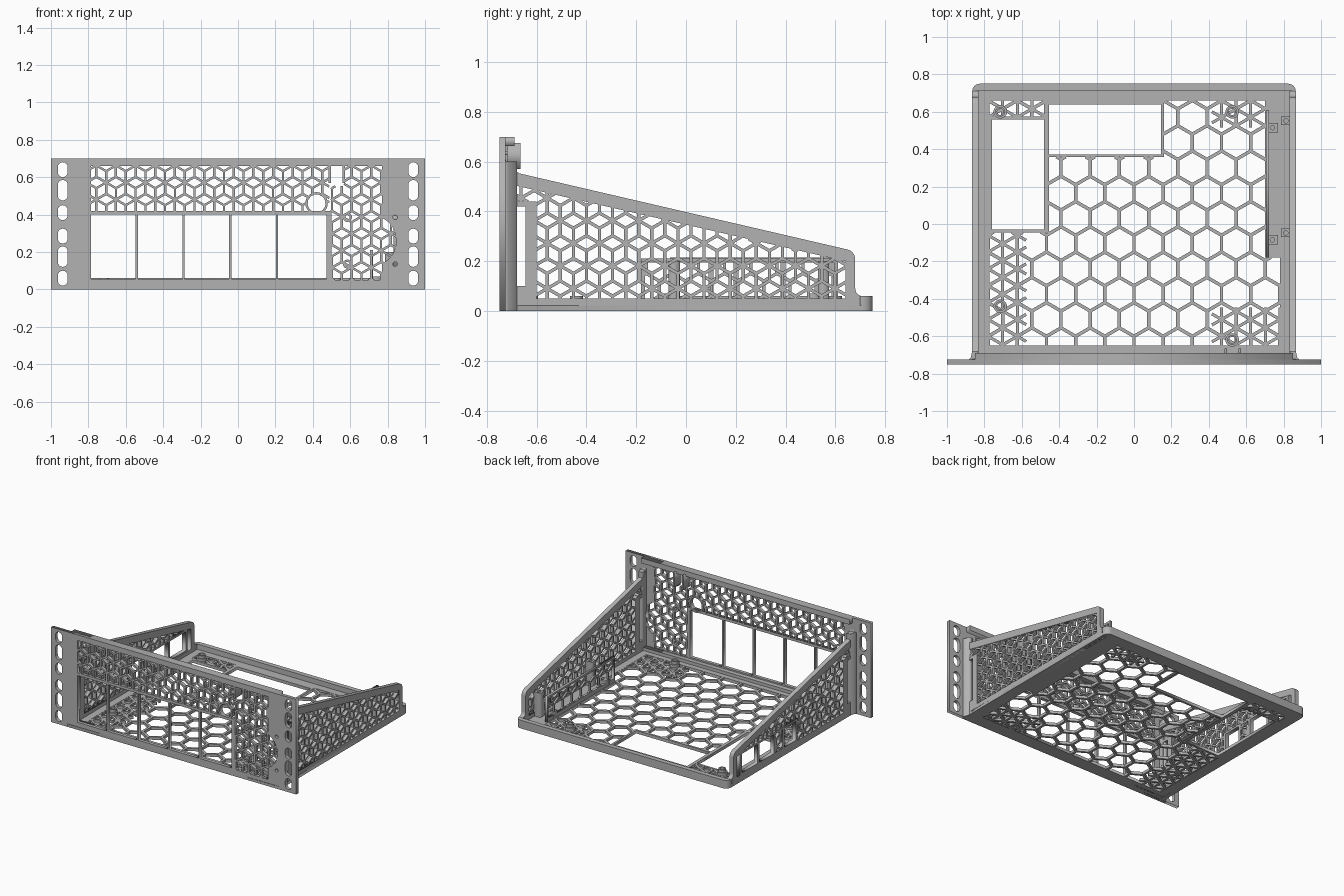
import bpy, bmesh, math
from mathutils import Vector

old = bpy.data.objects.get("Cube")
if old:
    bpy.data.objects.remove(old)

grey = bpy.data.materials.new("mid grey plastic")
grey.use_nodes = True
grey.diffuse_color = (0.45, 0.45, 0.45, 1)
grey.node_tree.nodes["Principled BSDF"].inputs["Base Color"].default_value = grey.diffuse_color

# Each plane maps drawing coordinates (u, v) and a depth w to the model
PLANES = {
    "floor": lambda u, v, w: (u, v, w),
    "front": lambda u, v, w: (u, w, v),
    "side": lambda u, v, w: (w, u, v),
}


def finish(name, bm):
    bmesh.ops.recalc_face_normals(bm, faces=bm.faces)
    mesh = bpy.data.meshes.new(name)
    bm.to_mesh(mesh)
    bm.free()
    mesh.materials.append(grey)
    obj = bpy.data.objects.new(name, mesh)
    bpy.context.scene.collection.objects.link(obj)
    return obj


def rect(u0, v0, u1, v1):
    return [(u0, v0), (u1, v0), (u1, v1), (u0, v1)]


def arc(cu, cv, r, start=0, end=360, steps=24):
    n = steps if end - start == 360 else steps + 1
    angles = [math.radians(start + (end - start) * i / steps) for i in range(n)]
    return [(cu + r * math.cos(a), cv + r * math.sin(a)) for a in angles]


def slot(cu, cv, width, height):
    r, rise = width / 2, (height - width) / 2
    return arc(cu, cv + rise, r, 0, 180, 8) + arc(cu, cv - rise, r, 180, 360, 8)


def plate(name, plane, loops, w0, w1):
    """Extruded outline; loops after the first are holes."""
    curve = bpy.data.curves.new(name, "CURVE")
    curve.dimensions, curve.fill_mode = "2D", "BOTH"
    curve.extrude = (w1 - w0) / 2
    for loop in loops:
        spline = curve.splines.new("POLY")
        spline.points.add(len(loop) - 1)
        for point, (u, v) in zip(spline.points, loop):
            point.co = (u, v, 0, 1)
        spline.use_cyclic_u = True
    temp = bpy.data.objects.new(name, curve)
    mesh = bpy.data.meshes.new_from_object(temp)
    bpy.data.objects.remove(temp)
    bm = bmesh.new()
    bm.from_mesh(mesh)
    bpy.data.meshes.remove(mesh)
    for vert in bm.verts:
        vert.co = PLANES[plane](vert.co.x, vert.co.y, vert.co.z + (w0 + w1) / 2)
    bmesh.ops.remove_doubles(bm, verts=bm.verts, dist=1e-5)
    return finish(name, bm)


def clip(a, b, poly):
    """Part of segment a-b inside a convex anticlockwise polygon."""
    t0, t1, d = 0.0, 1.0, b - a
    for i, p in enumerate(poly):
        p, q = Vector(p), Vector(poly[(i + 1) % len(poly)])
        normal = Vector((p.y - q.y, q.x - p.x))
        side, rate = normal.dot(a - p), normal.dot(d)
        if abs(rate) < 1e-9:
            if side < 0:
                return None
        elif rate > 0:
            t0 = max(t0, -side / rate)
        else:
            t1 = min(t1, -side / rate)
    return (a + d * t0, a + d * t1) if t1 - t0 > 0.01 else None


def outside(a, b, hole):
    """Pieces of segment a-b outside a circle."""
    if not hole:
        return [(a, b)]
    c, r = Vector(hole[:2]), hole[2]
    d, f = b - a, a - c
    disc = f.dot(d) ** 2 - d.dot(d) * (f.dot(f) - r * r)
    if disc <= 0:
        return [(a, b)]
    t0, t1 = [(-f.dot(d) + s * math.sqrt(disc)) / d.dot(d) for s in (-1, 1)]
    spans = [(0, min(1, t0)), (max(0, t1), 1)]
    return [(a + d * s, a + d * e) for s, e in spans if e - s > 0.01]


def honeycomb(name, plane, regions, pitch, bar, w0, w1, shift=0.0, origin=(0, 0), hole=None):
    """Lattice of straight bars along hexagon edges, clipped to convex regions."""
    bm = bmesh.new()
    r = pitch / math.sqrt(3)
    count = int(1.2 / pitch) + 2
    for j in range(-count, count + 1):
        for i in range(-count, count + 1):
            centre = (origin[0] + (i + (j % 2) / 2) * pitch, origin[1] + j * r * 1.5 + shift * r)
            corners = [Vector(p) for p in arc(*centre, r, 30, 210, 3)]
            for a, b in zip(corners, corners[1:]):
                for region in regions:
                    cut = clip(a, b, region)
                    for p, q in outside(*cut, hole) if cut else []:
                        along = (q - p).normalized() * bar / 2
                        across = Vector((-along.y, along.x))
                        p, q = p - along * 0.5, q + along * 0.5
                        ends = [p - across, q - across, q + across, p + across]
                        low, high = [[bm.verts.new(PLANES[plane](e.x, e.y, w)) for e in ends]
                                     for w in (w0, w1)]
                        bm.faces.new(low)
                        bm.faces.new(high)
                        for k in range(4):
                            n = (k + 1) % 4
                            bm.faces.new((low[k], low[n], high[n], high[k]))
    return finish(name, bm)


FRONT, BACK, SIDE, FLOOR = -0.75, 0.75, 0.865, 0.022
FINE, COARSE = 0.105, 0.156

# Front panel with ear slots, five bays, vent opening and fan opening
fan = (0.712, 0.26)
fan_arc = arc(*fan, 0.135, -64.5, 64.5, 16)
vent = [(-0.785, 0.42), (0.5, 0.42), (0.5, 0.05), (0.77, 0.05)] + fan_arc + [(0.77, 0.66), (-0.785, 0.66)]
loops = [rect(-1, 0, 1, 0.7), vent]
for x in (-0.937, 0.937):
    for z, height in ((0.64, 0.08), (0.53, 0.11), (0.41, 0.08), (0.285, 0.08), (0.175, 0.11), (0.06, 0.08)):
        loops.append(slot(x, z, 0.053, height))
for i in range(5):
    x = -0.785 + i * 0.25
    loops.append(rect(x, 0.055, x + 0.238 + (0.02 if i == 4 else 0), 0.4))
for dz in (-0.125, 0.125):
    loops.append(arc(0.84, fan[1] + dz, 0.012, steps=12))
plate("front_panel", "front", loops, FRONT, -0.725)

# Front vent lattice in two staggered layers
ring = (0.42, 0.46)
regions = [rect(-0.785, 0.42, 0.485, 0.66), rect(0.5, 0.05, 0.77, 0.55),
           rect(0.57, 0.55, 0.77, 0.66), fan_arc]
honeycomb("front_vent_outer", "front", regions, FINE, 0.013, FRONT, -0.727, 0, (0.03, 0.45), (*ring, 0.05))
honeycomb("front_vent_inner", "front", regions, FINE, 0.012, -0.742, -0.718, 1, (0.03, 0.45), (*ring, 0.05))
plate("cable_ring", "front", [arc(*ring, 0.06), arc(*ring, 0.048)], FRONT, -0.715)
for dz in (-0.125, 0.125):
    spot = (0.585, fan[1] + dz)
    plate("fan_screw_ring", "front", [arc(*spot, 0.024), arc(*spot, 0.012)], FRONT, -0.715)
plate("front_top_rim", "front", [rect(-0.85, 0.662, 0.85, 0.7)], -0.73, -0.69)
for x in (0.485, 0.56):
    plate("hook_post", "front", [rect(x, 0.57, x + 0.012, 0.675)], -0.745, -0.665)

# Floor frame with two open bays and lattice fields
left_bay, rear_bay = rect(-0.76, -0.03, -0.48, 0.56), rect(-0.455, 0.372, 0.145, 0.64)
floor_hole = [(-0.78, -0.65), (0.78, -0.65), (0.78, -0.18), (0.7, -0.18), (0.7, 0.66), (0.16, 0.66),
              (0.16, 0.357), (-0.455, 0.357), (-0.455, -0.045), (-0.78, -0.045)]
corner_hole = rect(-0.78, 0.575, -0.48, 0.66)
outline = (arc(0.825, 0.71, 0.04, 0, 90, 6) + arc(-0.825, 0.71, 0.04, 90, 180, 6)
           + [(-SIDE, FRONT), (SIDE, FRONT)])
plate("floor_frame", "floor", [outline, floor_hole, corner_hole, left_bay, rear_bay], 0, FLOOR)
fields = [rect(-0.78, -0.65, 0.78, -0.18), rect(-0.78, -0.18, 0.7, -0.045),
          rect(-0.455, -0.045, 0.7, 0.357), rect(0.16, 0.357, 0.7, 0.66), corner_hole]
honeycomb("floor_lattice", "floor", fields, COARSE, 0.018, 0.001, FLOOR - 0.001, 0, (0, 0.03))
patches = [corner_hole, rect(0.42, 0.52, 0.7, 0.66), rect(-0.78, -0.65, -0.58, -0.045),
           rect(0.42, -0.65, 0.78, -0.45)]
for shift in (-1, 1):
    honeycomb("corner_lattice", "floor", patches, COARSE, 0.016, 0.002, FLOOR - 0.002, shift, (0, 0.03))

# Rear lip and front foot rail
plate("rear_lip", "floor", [arc(0.825, 0.71, 0.04, 0, 90, 6) + arc(-0.825, 0.71, 0.04, 90, 180, 6)
                            + [(-SIDE, 0.7), (-0.835, 0.715), (0.835, 0.715), (SIDE, 0.7)]], 0, 0.06)
plate("front_rail", "front", [rect(-0.84, 0, 0.84, 0.045)], -0.73, -0.69)

# Standoffs on the floor
for x, y in ((-0.715, 0.6), (0.525, 0.6), (-0.715, -0.44), (0.525, -0.62)):
    plate("standoff_base", "floor", [arc(x, y, 0.036), arc(x, y, 0.017)], 0, 0.04)
    plate("standoff", "floor", [arc(x, y, 0.026), arc(x, y, 0.017)], 0.03, 0.06)

# Sloping side walls
wall = ([(-0.73, 0), (0.71, 0), (0.71, 0.06)] + arc(0.71, 0.09, 0.03, 270, 180, 6)
        + arc(0.64, 0.208, 0.04, 0, 76, 6) + [(-0.67, 0.553)]
        + arc(-0.66, 0.62, 0.065, 255, 190, 6) + [(-0.73, 0.63)])
wall_hole = [(-0.6, 0.05), (0.64, 0.05), (0.64, 0.2), (-0.69, 0.505), (-0.69, 0.44), (-0.6, 0.44)]
wall_fields = [[(-0.6, 0.05), (0.64, 0.05), (0.64, 0.2), (-0.6, 0.485)],
               [(-0.69, 0.44), (-0.6, 0.44), (-0.6, 0.485), (-0.69, 0.505)]]
port_fields = [[(-0.6, 0.05), (-0.06, 0.05), (-0.06, 0.36), (-0.6, 0.485)], wall_fields[1],
               [(-0.06, 0.215), (0.57, 0.215), (-0.06, 0.36)], rect(0.1, 0.05, 0.2, 0.215)]
for side, sign, fields in (("left", 1, wall_fields), ("right", -1, port_fields)):
    near, far = sorted((sign * 0.832, sign * SIDE))
    plate(side + "_wall", "side", [wall, wall_hole, rect(-0.69, 0.1, -0.645, 0.42)], near, far)
    for layer in (0, 1):
        honeycomb(side + "_wall_lattice", "side", fields, FINE, 0.013,
                  near + 0.004, far - 0.004 - layer * 0.002, layer, (0.02, 0.06))
    # Gusset joining the wall to the rack ear
    plate(side + "_gusset", "floor", [[(sign * 0.835, -0.73), (sign * 0.89, -0.73),
                                       (sign * 0.873, -0.715), (sign * SIDE, -0.68),
                                       (sign * 0.835, -0.68)]], 0, 0.6)

# Port window frame in the right wall
ports = [rect(-0.045, 0.06, 0.09, 0.2), rect(0.21, 0.06, 0.38, 0.2), rect(0.4, 0.06, 0.585, 0.2)]
plate("port_frame", "side", [rect(-0.065, 0.045, 0.605, 0.215), rect(0.11, 0.06, 0.19, 0.2)] + ports,
      -SIDE, -0.835)

# Upright device bracket beside the left wall, with clips
plate("bracket_frame", "side", [rect(-0.18, 0.01, 0.61, 0.21), rect(-0.165, 0.05, 0.595, 0.195)], 0.705, 0.722)
honeycomb("bracket_lattice", "side", [rect(-0.165, 0.05, 0.595, 0.195)], FINE, 0.013,
          0.707, 0.72, 0.5, (0.05, 0.06))
for y in (-0.085, 0.515):
    plate("bracket_clip", "floor", [rect(0.705, y - 0.025, 0.77, y + 0.025),
                                    arc(0.74, y, 0.012, steps=12)], FLOOR, 0.07)
    plate("wall_clip", "floor", [rect(0.785, y + 0.015, 0.84, y + 0.06),
                                 arc(0.812, y + 0.037, 0.012, steps=12)], FLOOR, 0.2)
